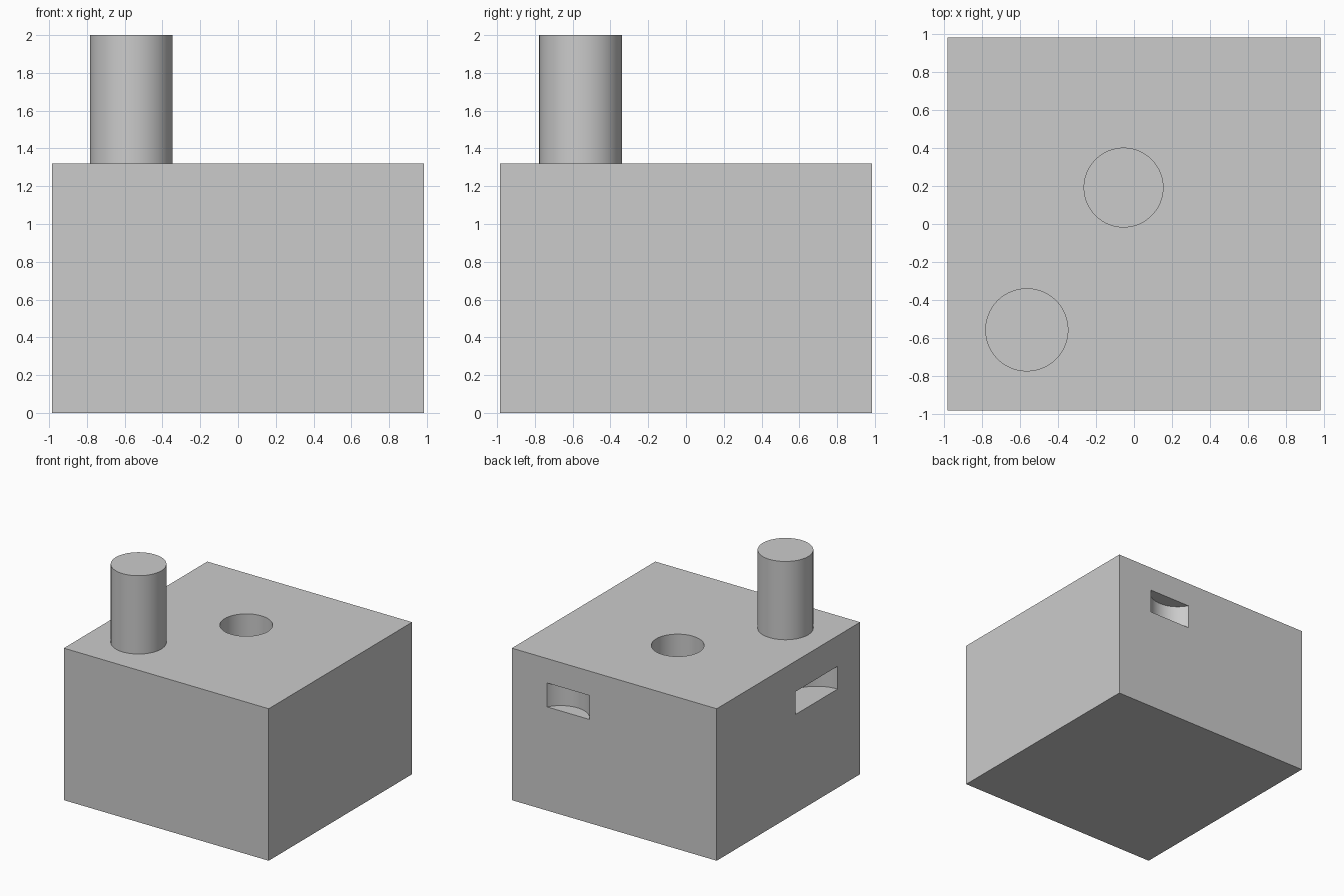
import bpy, math

if "Cube" in bpy.data.objects:
    bpy.data.objects.remove(bpy.data.objects["Cube"])

H, S = 1.32, 0.984   # body height, half width


def cylinder(name, x, y, z0, z1, r):
    bpy.ops.mesh.primitive_cylinder_add(vertices=96, radius=r, depth=z1 - z0,
                                        location=(x, y, (z0 + z1) / 2))
    ob = bpy.context.object
    ob.name = name
    return ob


# Block body
bpy.ops.mesh.primitive_cube_add(size=1, location=(0, 0, H / 2))
body = bpy.context.object
body.name = "block_body"
body.scale = (2 * S, 2 * S, H)
bpy.ops.object.transform_apply(location=True, rotation=False, scale=True)

# Cutters: blind hole in the top, round slots in the back and left sides
cutters = [
    cylinder("top_hole_cutter", -0.055, 0.192, 0.22, H + 0.1, 0.208),
    cylinder("back_slot_cutter", 0.442, S + 0.105, 0.90, 1.108, 0.228),
    cylinder("left_slot_cutter", -S, -0.386, 0.857, 1.055, 0.289),
]
for c in cutters:
    mod = body.modifiers.new(c.name, 'BOOLEAN')
    mod.operation = 'DIFFERENCE'
    mod.solver = 'EXACT'
    mod.object = c

# Apply the cuts, then drop the cutters
bpy.context.view_layer.objects.active = body
for m in list(body.modifiers):
    bpy.ops.object.modifier_apply(modifier=m.name)
for c in cutters:
    bpy.data.objects.remove(c, do_unlink=True)

# Round peg standing on the top
peg = cylinder("round_peg", -0.565, -0.558, H, 2.0, 0.219)

for ob in (body, peg):
    bpy.ops.object.select_all(action='DESELECT')
    ob.select_set(True)
    bpy.context.view_layer.objects.active = ob
    bpy.ops.object.shade_smooth_by_angle(angle=math.radians(30))
